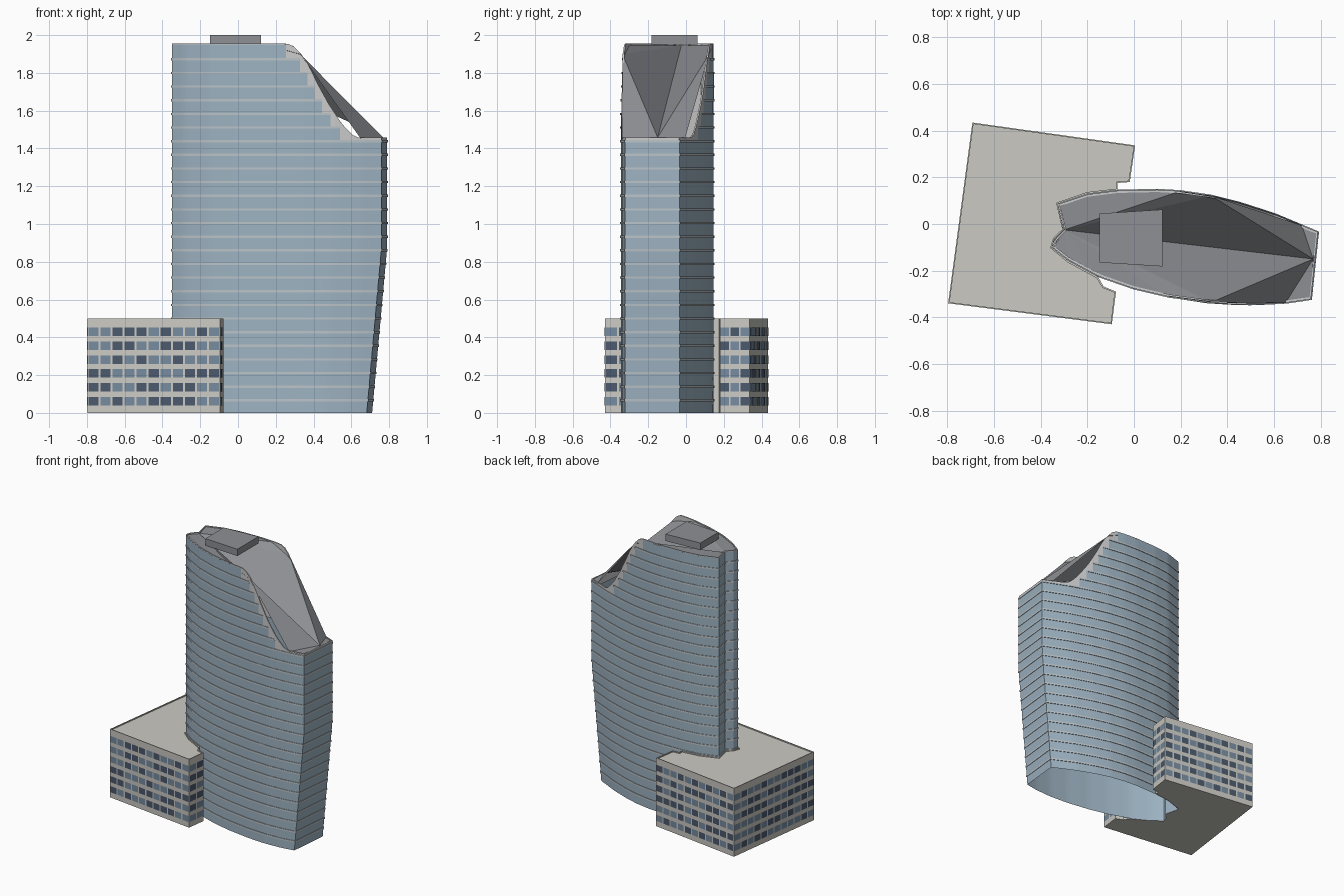
import bpy, random
from mathutils import Vector

if "Cube" in bpy.data.objects:
    bpy.data.objects.remove(bpy.data.objects["Cube"])

random.seed(4)


def material(name, rgb):
    m = bpy.data.materials.new(name)
    m.diffuse_color = (*rgb, 1)
    m.use_nodes = True
    m.node_tree.nodes["Principled BSDF"].inputs["Base Color"].default_value = m.diffuse_color
    return m


GLASS = material("blue_glass", (0.34, 0.45, 0.54))
BAND = material("pale_band", (0.50, 0.55, 0.58))
CROWN = material("pale_crown", (0.60, 0.61, 0.61))
ROOF = material("roof_grey", (0.27, 0.28, 0.30))
STONE = material("pale_stone", (0.60, 0.59, 0.55))
DARK = material("dark_window", (0.07, 0.10, 0.15))
LIGHT = material("light_window", (0.18, 0.26, 0.35))


def make(name, verts, faces, mats, ids=None, smooth=False):
    me = bpy.data.meshes.new(name)
    me.from_pydata([tuple(v) for v in verts], [], faces)
    for m in mats:
        me.materials.append(m)
    if ids:
        me.polygons.foreach_set("material_index", ids)
    ob = bpy.data.objects.new(name, me)
    bpy.context.collection.objects.link(ob)
    if smooth:
        bpy.context.view_layer.objects.active = ob
        ob.select_set(True)
        bpy.ops.object.shade_smooth_by_angle(angle=0.4)
        ob.select_set(False)
    return ob


def interp(table, x):
    if x <= table[0][0]:
        return table[0][1]
    for (a, fa), (b, fb) in zip(table, table[1:]):
        if x <= b:
            return fa + (fb - fa) * (x - a) / (b - a)
    return table[-1][1]


# Plan of the tower: front and back curves, forked left end
FRONT = [(-.35, -.10), (-.28, -.155), (-.15, -.225), (0, -.277), (.15, -.312), (.33, -.336),
         (.5, -.345), (.65, -.338), (.76, -.322)]
BACK = [(-.325, .085), (-.2, .127), (-.07, .143), (.1, .147), (.2, .141), (.33, .122),
        (.45, .092), (.6, .044), (.79, -.035)]
FORK = [(-.30, -.025), (-.34, -.065)]
# Height of the crown along x
TOP = [(.26, 1.955), (.29, 1.945), (.33, 1.905), (.37, 1.85), (.42, 1.745), (.48, 1.635),
       (.55, 1.53), (.60, 1.475), (.63, 1.458)]
TOP_INV = [(z, x) for x, z in reversed(TOP)]


def side(table, xlim, n=36):
    a, b = table[0][0], min(table[-1][0], xlim)
    xs = [a + (b - a) * i / n for i in range(n + 1)]
    return [Vector((x, interp(table, x))) for x in xs]


def plan(xlim=9):
    """Counter-clockwise path from the back, round the fork, to the front."""
    return side(BACK, xlim)[::-1] + [Vector(p) for p in FORK] + side(FRONT, xlim)


def offset(path, d, closed):
    out, n = [], len(path)
    for i, p in enumerate(path):
        a = path[i - 1] if i or closed else p
        b = path[(i + 1) % n] if i < n - 1 or closed else p
        dirs = [(v.normalized()) for v in (p - a, b - p) if v.length > 1e-6]
        nrm = sum((Vector((v.y, -v.x)) for v in dirs), Vector((0, 0))).normalized()
        out.append(p + nrm * d)
    return out


def taper(p, z):
    """Lower part of the right end leans inwards."""
    t = min(max((p.x - .2) / .57, 0), 1)
    return Vector((p.x - .08 * t * max(0, 1 - z / .88), p.y, z))


def strip(verts, faces, lo, hi, closed):
    k, n = len(verts), len(lo)
    verts += lo + hi
    for i in range(n if closed else n - 1):
        j = (i + 1) % n
        faces.append((k + i, k + j, k + n + j, k + n + i))


# Glass storeys and floor bands, stepping back under the crown
N, H = 27, 1.95 / 27
gv, gf, bv, bf = [], [], [], []
for i in range(N):
    z0, z1 = i * H, (i + 1) * H
    closed = z1 < 1.455
    path = plan(9 if closed else interp(TOP_INV, z1) - .022)
    strip(gv, gf, [taper(p, z0) for p in path], [taper(p, z1) for p in path], closed)
    if i < N - 1:
        out = offset(path, .004, closed)
        a, b = z1 - .012, z1
        rings = [[taper(p, z) for p in q] for q, z in ((path, a), (out, a), (out, b), (path, b))]
        for lo, hi in zip(rings, rings[1:]):
            strip(bv, bf, lo, hi, closed)
make("tower_glass", gv, gf, [GLASS], smooth=True)
make("floor_bands", bv, bf, [BAND])

# Crown wall with swooping top
path = offset(plan(), -.002, True)
cv, cf = [], []
strip(cv, cf, [Vector((p.x, p.y, 1.39)) for p in path],
      [Vector((p.x, p.y, interp(TOP, p.x))) for p in path], True)
crown = make("crown_wall", cv, cf, [CROWN])
mod = crown.modifiers.new("thickness", "SOLIDIFY")
mod.thickness, mod.offset = .008, -1

# Folded roof: two fans meeting on a falling valley line
A, B = Vector((-.30, -.025, 1.945)), Vector((.768, -.15, 1.458))


def rim(table, xs):
    return [Vector((x, interp(table, x), interp(TOP, x) - .006)) for x in xs]


rv, rf = [], []


def fan(c, pts):
    for a, b in zip(pts, pts[1:]):
        k = len(rv)
        rv.extend([c, a, b] if (a - c).cross(b - c).z > 0 else [c, b, a])
        rf.append((k, k + 1, k + 2))


for table, xs, ys in ((BACK, (-.32, -.2, -.07, .1, .2, .33), (.33, .72, .788)),
                      (FRONT, (-.345, -.28, -.15, 0, .15, .33), (.33, .65, .757))):
    fan(A, rim(table, xs))
    fan(B, rim(table, ys))
    fan(A, [rim(table, (.33,))[0], B])
fan(A, [Vector((-.34, -.065, 1.945)), Vector((-.345, -.10, 1.945))])
make("folded_roof", rv, rf, [ROOF])


# Extruded polygon with a sunken top behind a thin rim
def block(name, pts, z0, z1, mat, rim_w=0):
    path, n = [Vector(p) for p in pts], len(pts)
    v, f = [], []
    up = lambda q, z: [Vector((p.x, p.y, z)) for p in q]
    strip(v, f, up(path, z0), up(path, z1), True)
    f.append(tuple(range(n - 1, -1, -1)))
    top = n
    if rim_w:
        inner = offset(path, -rim_w, True)
        strip(v, f, up(path, z1), up(inner, z1), True)
        strip(v, f, up(inner, z1), up(inner, z1 - .008), True)
        top = len(v) - n
    f.append(tuple(range(top, top + n)))
    return make(name, v, f, [mat])


block("roof_plant_box", [(-.148, -.165), (.122, -.182), (.122, .062), (-.148, .045)], 1.95, 2.0, ROOF)

# Podium wrapping the left end of the tower
FL, FR, FE = (-.797, -.34), (-.095, -.43), (-.077, -.29)
BE, BR, BL = (-.018, .18), (.005, .337), (-.693, .435)
notch_f = [(-.13, -.268), (-.155, -.226), (-.28, -.158)]
notch_b = [(-.2, .129), (-.07, .146), (-.07, .176)]
block("podium", [FL, FR, FE] + notch_f + [(-.352, -.10), (-.34, -.065), (-.30, -.025), (-.327, .087)]
      + notch_b + [BE, BR, BL], 0, .5, STONE, .008)

# Podium windows in six rows, random light and dark panes
wv, wf, ids = [], [], []
for a, b, cols in ((FL, FR, 11), (FR, FE, 2), (BE, BR, 3), (BR, BL, 11), (BL, FL, 12)):
    a, b = Vector(a), Vector(b)
    d = b - a
    nrm = Vector((d.y, -d.x)).normalized() * .002
    for r in range(6):
        z = .04 + r * .0733
        for c in range(cols):
            p, q = (a + d * ((c + t) / cols) + nrm for t in (.08, .92))
            k = len(wv)
            wv += [(p.x, p.y, z), (q.x, q.y, z), (q.x, q.y, z + .045), (p.x, p.y, z + .045)]
            wf.append((k, k + 1, k + 2, k + 3))
            ids.append(random.randint(0, 1))
make("podium_windows", wv, wf, [DARK, LIGHT], ids)
